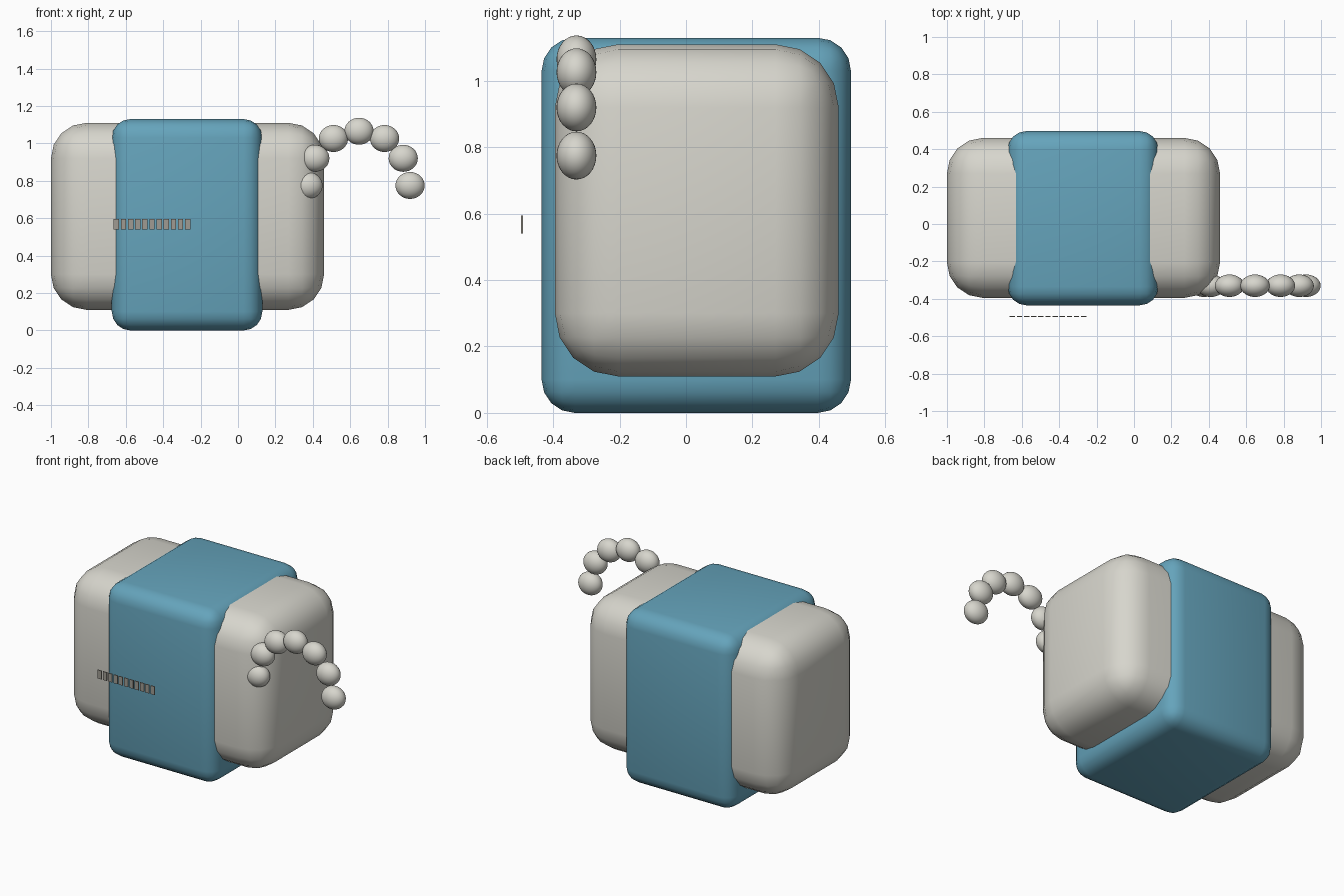
import bpy
import math
from mathutils import Vector

default = bpy.data.objects.get("Cube")
if default:
    bpy.data.objects.remove(default, do_unlink=True)


def make_material(name, rgb):
    mat = bpy.data.materials.new(name)
    mat.use_nodes = True
    mat.diffuse_color = (*rgb, 1)
    mat.node_tree.nodes["Principled BSDF"].inputs["Base Color"].default_value = (*rgb, 1)
    return mat


cream = make_material("warm white", (0.68, 0.67, 0.61))
teal = make_material("teal blue", (0.13, 0.37, 0.50))
grey = make_material("label grey", (0.35, 0.33, 0.29))


def box(name, low, high, mat, radius=0, segments=4):
    """Box between two corners, with softly rounded edges if a radius is given."""
    low, high = Vector(low), Vector(high)
    bpy.ops.mesh.primitive_cube_add(size=1, location=(low + high) / 2)
    obj = bpy.context.object
    obj.name = name
    obj.scale = high - low
    bpy.ops.object.transform_apply(location=False, rotation=False, scale=True)
    obj.data.materials.append(mat)
    if radius:
        bevel = obj.modifiers.new("rounded edges", "BEVEL")
        bevel.width = radius
        bevel.segments = segments
        bevel.limit_method = "NONE"
        bpy.ops.object.shade_smooth()
    return obj


# Padded body and the wide band wrapped around it
box("body", (-1, -0.395, 0.11), (0.46, 0.46, 1.11), cream, 0.19)
box("band", (-0.675, -0.435, 0), (0.13, 0.497, 1.13), teal, 0.1)

# Carry loop: an arch of slightly flattened beads
for i in range(7):
    angle = math.pi * i / 6
    bpy.ops.mesh.primitive_uv_sphere_add(
        segments=32, ring_count=16, radius=1,
        location=(0.647 + 0.273 * math.cos(angle), -0.33, 0.775 + 0.29 * math.sin(angle)))
    bead = bpy.context.object
    bead.name = f"loop_bead_{i + 1}"
    bead.scale = (0.078, 0.06, 0.072)
    bpy.ops.object.transform_apply(location=False, rotation=False, scale=True)
    bead.data.materials.append(cream)
    bpy.ops.object.shade_smooth()

# Plain row of thin label tiles standing just in front of the band
tiles = 11
pitch = 0.42 / tiles
for i in range(tiles):
    x = -0.665 + i * pitch
    box(f"label_tile_{i + 1}", (x, -0.497, 0.54), (x + pitch * 0.75, -0.491, 0.595), grey)
